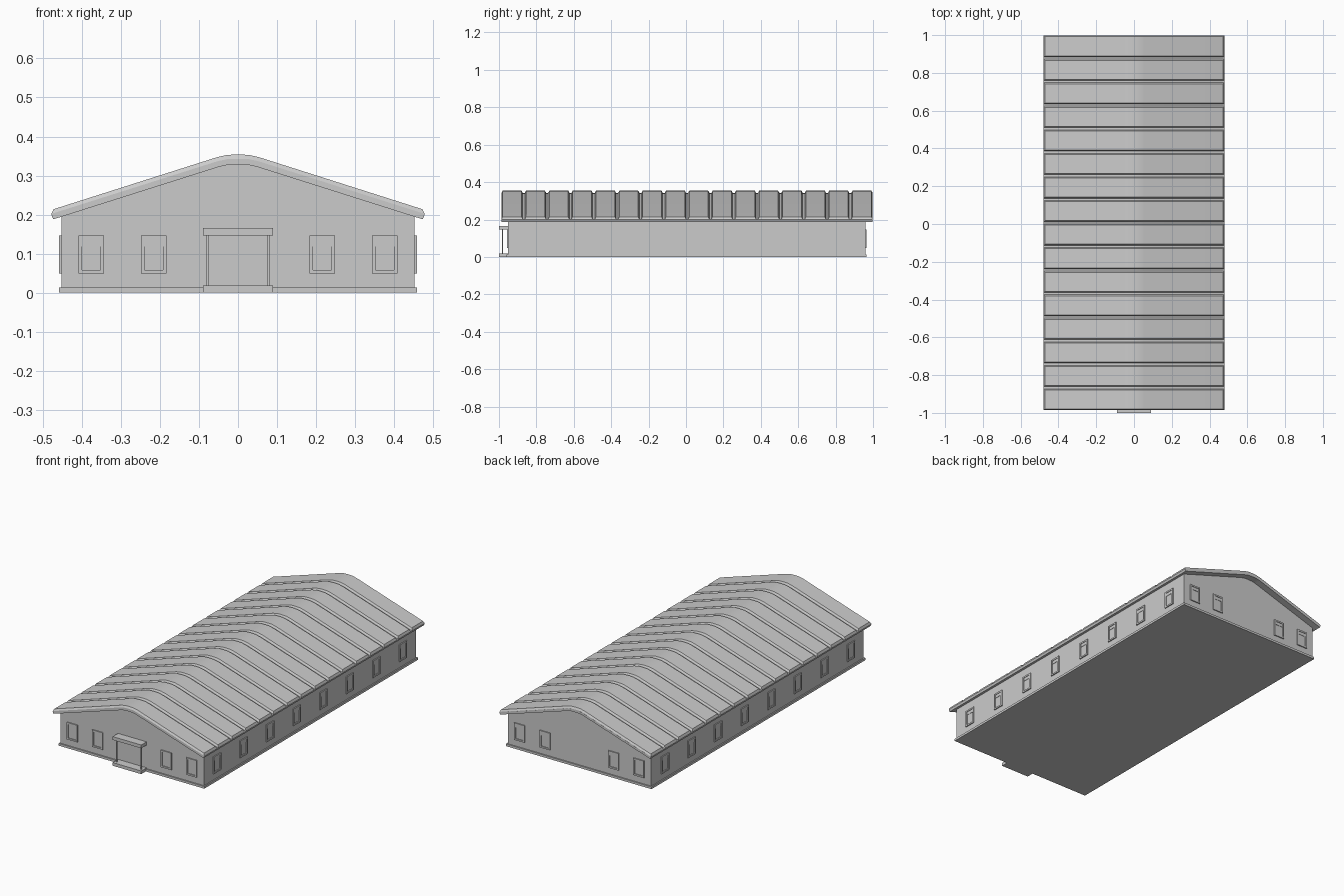
import bpy, bmesh, math

cube = bpy.data.objects.get("Cube")
if cube:
    bpy.data.objects.remove(cube, do_unlink=True)

grey = bpy.data.materials.new("light_grey")
grey.use_nodes = True
GREY = (0.6, 0.6, 0.6, 1)
grey.diffuse_color = GREY
grey.node_tree.nodes["Principled BSDF"].inputs["Base Color"].default_value = GREY

WALL_X, FRONT, BACK = 0.452, -0.952, 0.959
MID_Y = (FRONT + BACK) / 2


def finish(name, bm, smooth=False):
    bmesh.ops.recalc_face_normals(bm, faces=bm.faces)
    mesh = bpy.data.meshes.new(name)
    bm.to_mesh(mesh)
    bm.free()
    mesh.materials.append(grey)
    obj = bpy.data.objects.new(name, mesh)
    bpy.context.collection.objects.link(obj)
    if smooth:
        bpy.ops.object.select_all(action='DESELECT')
        obj.select_set(True)
        bpy.context.view_layer.objects.active = obj
        bpy.ops.object.shade_smooth_by_angle(angle=math.radians(25))
    return obj


def add_box(bm, x0, x1, y0, y1, z0, z1):
    res = bmesh.ops.create_cube(bm, size=1)
    for v in res["verts"]:
        v.co.x = x1 if v.co.x > 0 else x0
        v.co.y = y1 if v.co.y > 0 else y0
        v.co.z = z1 if v.co.z > 0 else z0
    return res["verts"]


def box(name, *bounds):
    bm = bmesh.new()
    add_box(bm, *bounds)
    return finish(name, bm)


def mirrored(half):
    """Profile from left eave over the ridge to the right eave."""
    return [(-x, z) for x, z in reversed(half[1:])] + half


def loft(bm, sections):
    """Solid through closed xz outlines placed along y."""
    rings = [[bm.verts.new((x, y, z)) for x, z in pts] for y, pts in sections]
    n = len(rings[0])
    for a, b in zip(rings, rings[1:]):
        for i in range(n):
            bm.faces.new((a[i], a[(i + 1) % n], b[(i + 1) % n], b[i]))
    bm.faces.new(rings[0])
    bm.faces.new(rings[-1])


# Roof profiles, ridge to eave
under = mirrored([(0, 0.328), (0.028, 0.327), (0.05, 0.322), (0.473, 0.188)])
deck = mirrored([(0, 0.341), (0.028, 0.340), (0.052, 0.335), (0.478, 0.2)])
top = mirrored([(0, 0.354), (0.028, 0.353), (0.054, 0.347), (0.472, 0.214)])

# Walls with gables
bm = bmesh.new()
gable = [(-WALL_X, 0.195)] + [p for p in deck if abs(p[0]) < 0.1] + [(WALL_X, 0.195)]
gable = [(x, z - 0.006 if abs(x) < 0.1 else z) for x, z in gable]
outline = gable + [(WALL_X, 0.005), (-WALL_X, 0.005)]
loft(bm, [(FRONT, outline), (BACK, outline)])
finish("walls", bm)

box("plinth", -0.459, 0.459, -0.959, 0.966, 0, 0.013)

# Roof deck
bm = bmesh.new()
slab = deck + under[::-1]
loft(bm, [(-0.986, slab), (0.998, slab)])
finish("roof_deck", bm, True)

# Raised roof panels with sloped edges
bm = bmesh.new()
PITCH, WIDTH, BEVEL = 0.1247, 0.113, 0.006
low = deck[::-1]
mid = [(x, z + 0.002) for x, z in deck]
for k in range(16):
    y0 = -0.986 + PITCH * k
    y1 = y0 + WIDTH
    loft(bm, [(y0, mid + low), (y0 + BEVEL, top + low),
              (y1 - BEVEL, top + low), (y1, mid + low)])
finish("roof_panels", bm, True)


# Windows: frame, sash and two panes, built facing -y then turned onto a wall
def window(name, x, y, turn):
    bm = bmesh.new()
    w, z0, z1, t, out = 0.033, 0.049, 0.146, 0.009, -0.006
    add_box(bm, -w, w, out, 0.004, z0, z0 + t)
    add_box(bm, -w, w, out, 0.004, z1 - t, z1)
    for s in (-1, 1):
        a, b = sorted((s * w, s * (w - t)))
        add_box(bm, a, b, out, 0.004, z0 + t, z1 - t)
    add_box(bm, -w + t, w - t, -0.001, 0.004, z0 + t, 0.119)
    add_box(bm, -w + t, w - t, -0.003, 0.004, 0.119, z1 - t)
    obj = finish(name, bm)
    obj.location = (x, y, 0)
    obj.rotation_euler.z = turn


for x in (-0.376, -0.216, 0.216, 0.376):
    window("front_window", x, FRONT, 0)
    window("back_window", x, BACK, math.pi)
for i in range(8):
    y = (i - 3.5) * 0.239
    window("left_window", WALL_X, y, math.pi / 2)
    window("right_window", -WALL_X, y, -math.pi / 2)

# Entrance porch
box("porch_step", -0.09, 0.09, -1.0, FRONT, 0, 0.018)
box("porch_canopy", -0.09, 0.09, -1.0, FRONT, 0.147, 0.166)
for side in (-1, 1):
    a, b = sorted((side * 0.074, side * 0.081))
    box("porch_post", a, b, -0.985, -0.978, 0.018, 0.147)
